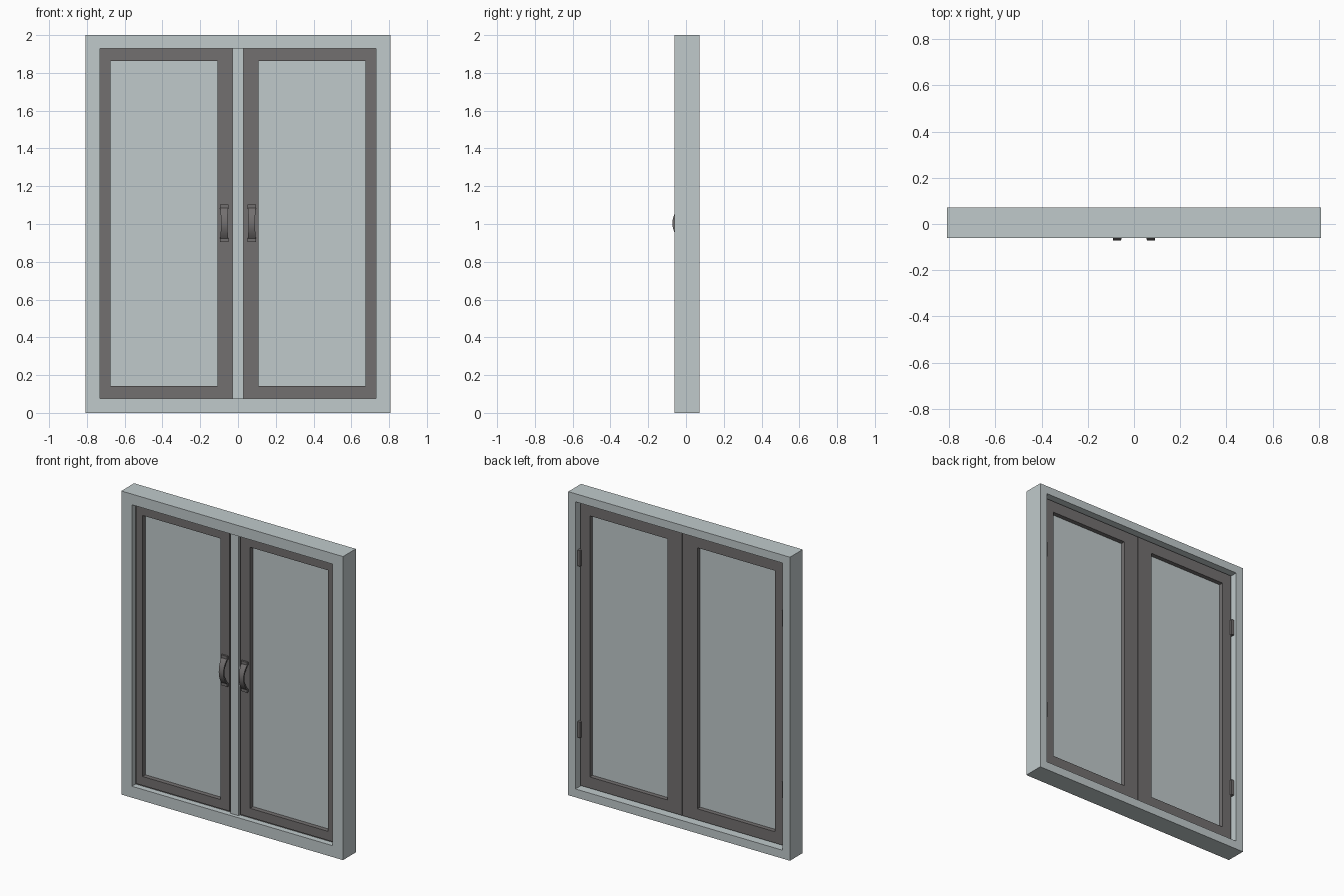
import bpy, bmesh, math

if "Cube" in bpy.data.objects:
    bpy.data.objects.remove(bpy.data.objects["Cube"])


def material(name, rgb):
    m = bpy.data.materials.new(name)
    m.diffuse_color = (*rgb, 1)
    m.use_nodes = True
    m.node_tree.nodes["Principled BSDF"].inputs["Base Color"].default_value = m.diffuse_color
    return m


PALE = material("pale grey", (0.53, 0.59, 0.60))
DARK = material("dark warm grey", (0.170, 0.160, 0.160))


def finish(bm, name, mat):
    bmesh.ops.recalc_face_normals(bm, faces=bm.faces)
    me = bpy.data.meshes.new(name)
    bm.to_mesh(me)
    bm.free()
    me.materials.append(mat)
    ob = bpy.data.objects.new(name, me)
    bpy.context.collection.objects.link(ob)
    return ob


def loft(name, loops, mat, closed=False):
    """Skin a list of equal-length loops; closed joins the last to the first."""
    bm = bmesh.new()
    rows = [[bm.verts.new(p) for p in loop] for loop in loops]
    n = len(rows[0])
    pairs = list(zip(rows, rows[1:]))
    if closed:
        pairs.append((rows[-1], rows[0]))
    for a, b in pairs:
        for i in range(n):
            j = (i + 1) % n
            bm.faces.new((a[i], a[j], b[j], b[i]))
    if not closed:
        bm.faces.new(rows[0])
        bm.faces.new(rows[-1])
    return finish(bm, name, mat)


def rect(x0, x1, z0, z1, y):
    return [(x0, y, z0), (x1, y, z0), (x1, y, z1), (x0, y, z1)]


def box(name, x0, x1, y0, y1, z0, z1, mat):
    return loft(name, [rect(x0, x1, z0, z1, y0), rect(x0, x1, z0, z1, y1)], mat)


FRONT, BACK, STOP = -0.061, 0.072, -0.022

# Outer frame with a front lip that the leaves close against
outer = (-0.808, 0.808, 0, 2)
lip = (-0.73, 0.73, 0.075, 1.93)
rebate = (-0.755, 0.755, 0.055, 1.947)
loft("outer_frame", [rect(*outer, FRONT), rect(*outer, BACK), rect(*rebate, BACK),
                     rect(*rebate, STOP), rect(*lip, STOP), rect(*lip, FRONT)],
     PALE, closed=True)

# Centre cover strip over the meeting line
box("centre_strip", -0.03, 0.03, -0.036, STOP, 0.075, 1.93, PALE)

for side, s in (("left", -1), ("right", 1)):
    def span(a, b, z0, z1):
        return (min(s * a, s * b), max(s * a, s * b), z0, z1)

    # Leaf: stepped ring with a raised front border
    edge = span(0.002, 0.742, 0.068, 1.937)
    step = span(0.04, 0.722, 0.083, 1.923)
    hole = span(0.108, 0.675, 0.142, 1.862)
    loft(side + "_leaf", [rect(*edge, 0.037), rect(*edge, STOP), rect(*step, STOP),
                          rect(*step, -0.029), rect(*hole, -0.029), rect(*hole, 0.037)],
         DARK, closed=True)

    # Glass pane
    x0, x1, z0, z1 = hole
    box(side + "_pane", x0 - 0.01, x1 + 0.01, 0.001, 0.008, z0 - 0.01, z1 + 0.01, PALE)

    # Bowed pull handle, narrow at the middle, with flat end pads
    loops = []
    for i in range(17):
        t = -1 + i / 8
        z = 1.004 + 0.084 * t
        y = -0.072 + 0.033 * t * t
        w = 0.017 + 0.005 * t * t
        c = s * 0.073
        loops.append([(c - w, y, z), (c + w, y, z),
                      (c + w, y + 0.011, z), (c - w, y + 0.011, z)])
    bow = loft(side + "_handle", loops, DARK)
    for p in bow.data.polygons:
        p.use_smooth = True
    bpy.context.view_layer.objects.active = bow
    bow.select_set(True)
    bpy.ops.object.shade_smooth_by_angle(angle=math.radians(35))
    bow.select_set(False)
    for end, z in (("lower", 0.904), ("upper", 1.082)):
        px0, px1, pz0, pz1 = span(0.05, 0.096, z, z + 0.022)
        box(f"{side}_handle_{end}_pad", px0, px1, -0.041, -0.028, pz0, pz1, DARK)

    # Hinges on the outer edge at the back
    for end, z in (("lower", 0.44), ("upper", 1.57)):
        hx0, hx1, hz0, hz1 = span(0.735, 0.755, z - 0.052, z + 0.052)
        box(f"{side}_{end}_hinge", hx0, hx1, 0.025, 0.052, hz0, hz1, DARK)
